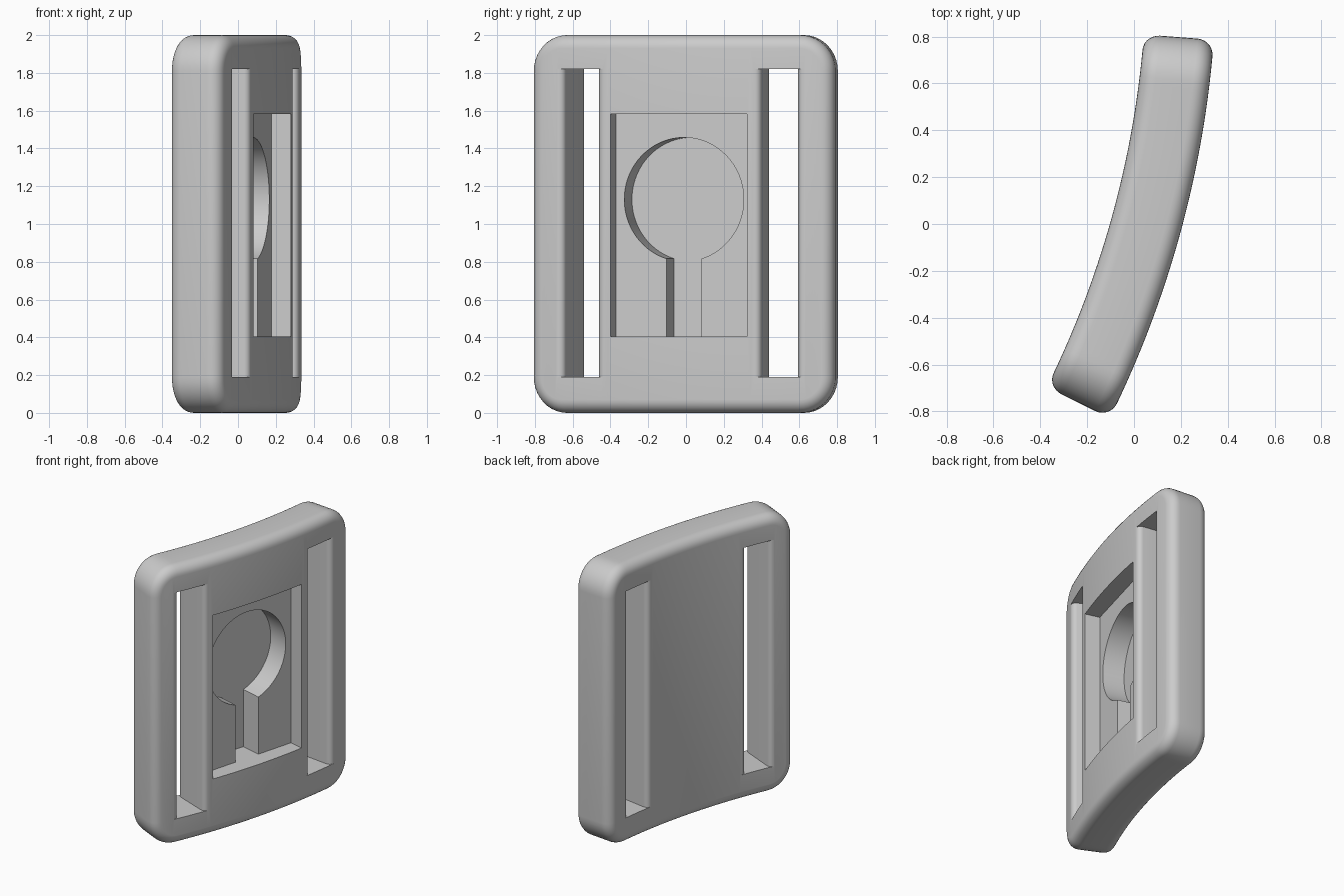
import bpy, bmesh
from math import sin, cos, pi, radians, sqrt, asin
from mathutils import Vector

old = bpy.data.objects.get("Cube")
if old:
    bpy.data.objects.remove(old)

R_OUT, R_IN = 4.40, 4.10          # convex and concave face radii
MID = radians(-15.38)             # direction the plate's middle faces
CENTRE = Vector((-4.046, 1.124, 0))
HALF_W, HALF_H = 0.843, 1.0
CORNER, FILLET = 0.19, 0.07

grey = bpy.data.materials.new("light grey")
grey.use_nodes = True
colour = (0.6, 0.6, 0.6, 1)
grey.diffuse_color = colour
grey.node_tree.nodes["Principled BSDF"].inputs["Base Color"].default_value = colour


def bend(t, r, z):
    """Arc length t along the plate, radius r, height z."""
    a = MID + t / R_OUT
    return CENTRE + Vector((r * cos(a), r * sin(a), z))


def tangent_frame(t, depth, z):
    """Point below the middle of the convex face, on a flat plane."""
    out = Vector((cos(MID), sin(MID), 0))
    side = Vector((-sin(MID), cos(MID), 0))
    return CENTRE + out * (R_OUT - depth) + side * t + Vector((0, 0, z))


def finish(name, bm):
    bmesh.ops.recalc_face_normals(bm, faces=bm.faces)
    mesh = bpy.data.meshes.new(name)
    bm.to_mesh(mesh)
    bm.free()
    mesh.materials.append(grey)
    ob = bpy.data.objects.new(name, mesh)
    bpy.context.collection.objects.link(ob)
    return ob


def prism(name, bottom, top):
    bm = bmesh.new()
    a = [bm.verts.new(p) for p in bottom]
    b = [bm.verts.new(p) for p in top]
    bm.faces.new(a)
    bm.faces.new(b)
    n = len(a)
    for i in range(n):
        bm.faces.new((a[i], a[(i + 1) % n], b[(i + 1) % n], b[i]))
    return finish(name, bm)


def rounded_half(inset, steps=10, columns=40):
    """Upper half of a rounded rectangle, from left to right."""
    w, h, r = HALF_W - inset, HALF_H - inset, CORNER - inset
    left = [(-w + r - r * cos(pi / 2 * i / steps), h - r + r * sin(pi / 2 * i / steps))
            for i in range(steps + 1)]
    span = w - r
    straight = [(-span + 2 * span * i / columns, h) for i in range(1, columns)]
    return left + straight + [(-t, z) for t, z in reversed(left)]


# Curved plate: rounded outlines stacked through its thickness, filleted both sides
fillet = [(FILLET * (1 - sin(pi / 2 * i / 7)), FILLET * (1 - cos(pi / 2 * i / 7)))
          for i in range(8)]
layers = [(inset, R_IN + d) for inset, d in fillet]
layers += [(inset, R_OUT - d) for inset, d in reversed(fillet)]
bm = bmesh.new()
rings = []
for inset, r in layers:
    half = rounded_half(inset)
    outline = half + [(t, -z) for t, z in reversed(half)]
    rings.append([bm.verts.new(bend(t, r, HALF_H + z)) for t, z in outline])
count = len(rings[0])
for a, b in zip(rings, rings[1:]):
    for i in range(count):
        j = (i + 1) % count
        bm.faces.new((a[i], a[j], b[j], b[i]))
for ring in (rings[0], rings[-1]):
    for i in range(count // 2 - 1):
        bm.faces.new((ring[i], ring[i + 1], ring[count - 2 - i], ring[count - 1 - i]))
plate = finish("curved_strap_plate", bm)

# Strap slots: radial walls with rounded long edges
cutters = []
EDGE = 0.035
for side in (-1, 1):
    wall = []
    for face, sign in ((R_IN, 1), (R_OUT, -1)):
        arc = [(EDGE * (1 - sin(pi / 2 * i / 6)), face + sign * EDGE * (1 - cos(pi / 2 * i / 6)))
               for i in range(7)]
        arc = [(EDGE, face - sign * 0.03)] + arc
        wall += arc if sign == 1 else arc[::-1]
    t0, t1 = sorted((side * 0.45, side * 0.645))
    profile = [(t1 + d, r) for d, r in wall] + [(t0 - d, r) for d, r in reversed(wall)]
    cutters.append(prism("slot_cutter", [bend(t, r, 0.19) for t, r in profile],
                         [bend(t, r, 1.82) for t, r in profile]))

# Rectangular pocket in the convex face
POCKET, KEYHOLE = 0.122, 0.275
rect = [(-0.374, 0.405), (0.374, 0.405), (0.374, 1.583), (-0.374, 1.583)]
cutters.append(prism("pocket_cutter", [tangent_frame(t, POCKET, z) for t, z in rect],
                     [tangent_frame(t, -0.1, z) for t, z in rect]))

# Keyhole sunk into the pocket floor: round hole with a channel below
RADIUS, NECK, HOLE_Z = 0.328, 0.096, 1.13
gap = asin(NECK / RADIUS)
start, sweep = -pi / 2 + gap, 2 * pi - 2 * gap
keyhole = [(RADIUS * cos(start + sweep * i / 64), HOLE_Z + RADIUS * sin(start + sweep * i / 64))
           for i in range(65)]
keyhole += [(-NECK, 0.405), (NECK, 0.405)]
cutters.append(prism("keyhole_cutter", [tangent_frame(t, KEYHOLE, z) for t, z in keyhole],
                     [tangent_frame(t, POCKET - 0.05, z) for t, z in keyhole]))

# Cut everything out of the plate
bpy.context.view_layer.objects.active = plate
for cutter in cutters:
    cutter.hide_render = True
    mod = plate.modifiers.new("cut", "BOOLEAN")
    mod.operation = "DIFFERENCE"
    mod.solver = "EXACT"
    mod.object = cutter
    bpy.ops.object.modifier_apply(modifier=mod.name)
    bpy.data.objects.remove(cutter)

bpy.ops.object.select_all(action="DESELECT")
plate.select_set(True)
bpy.ops.object.shade_smooth_by_angle(angle=radians(30))
